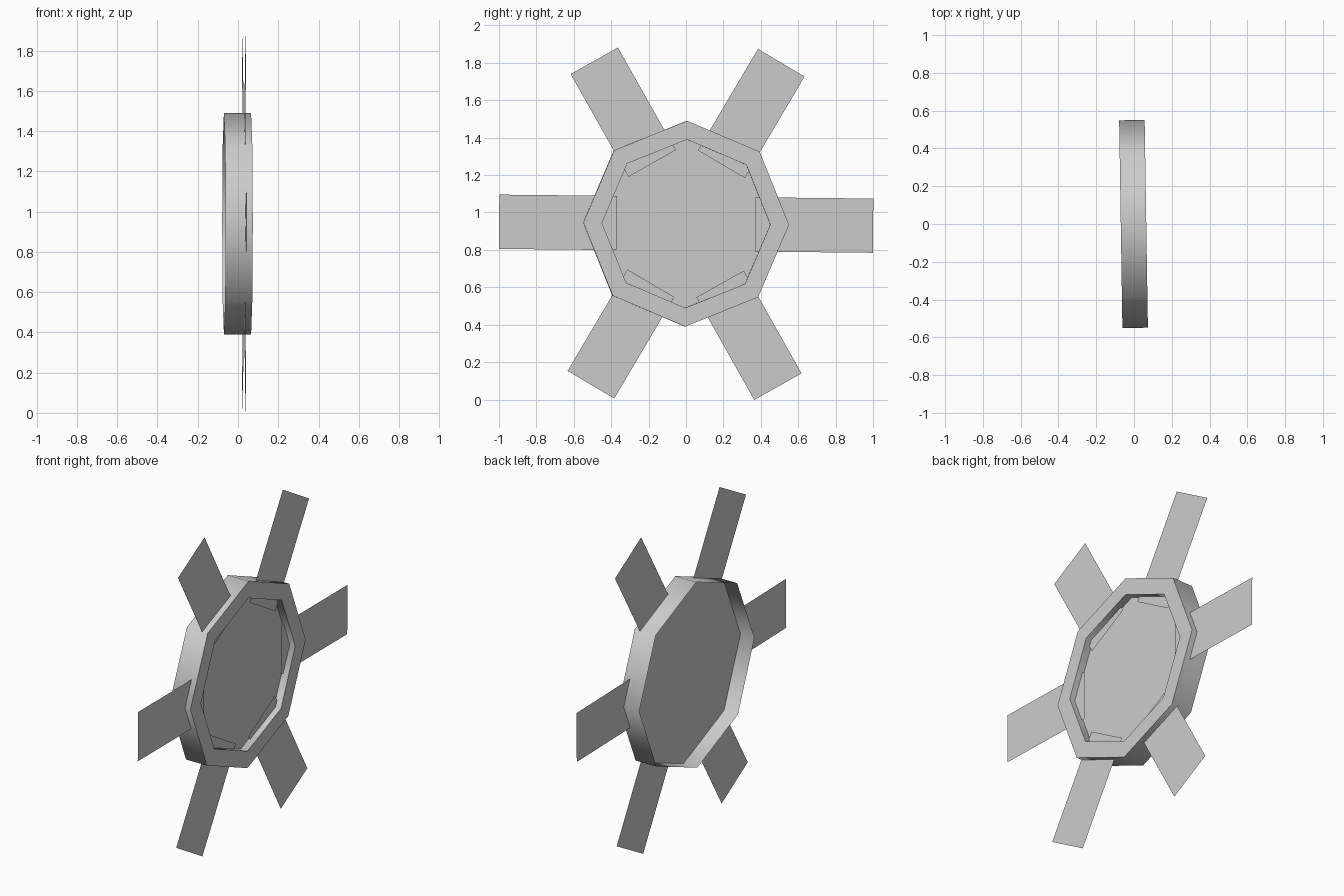
import bpy
import bmesh
from math import cos, sin, tau, radians
from mathutils import Matrix

if "Cube" in bpy.data.objects:
    bpy.data.objects.remove(bpy.data.objects["Cube"], do_unlink=True)

grey = bpy.data.materials.new("plain_grey")
grey.use_nodes = True
grey.diffuse_color = (0.6, 0.6, 0.6, 1)
grey.node_tree.nodes["Principled BSDF"].inputs["Base Color"].default_value = (0.6, 0.6, 0.6, 1)

SIDES, BLADES = 8, 6
HUB_RADIUS, HOLE_RADIUS = 0.55, 0.45
BACK, DISC, BLADE, FRONT = -0.07, 0.02, 0.03, 0.065

# The whole wheel stands on its tip blades with a very slight twist
POSE = (Matrix.Translation((0, 0, 0.94))
        @ Matrix.Rotation(radians(0.9), 4, 'Z')
        @ Matrix.Rotation(radians(-0.6), 4, 'X'))


def finish(name, bm, smooth=False):
    bm.transform(POSE)
    mesh = bpy.data.meshes.new(name)
    bm.to_mesh(mesh)
    bm.free()
    mesh.materials.append(grey)
    obj = bpy.data.objects.new(name, mesh)
    bpy.context.collection.objects.link(obj)
    if smooth:
        bpy.ops.object.select_all(action='DESELECT')
        obj.select_set(True)
        bpy.context.view_layer.objects.active = obj
        bpy.ops.object.shade_smooth_by_angle(angle=radians(50))
    return obj


def ring(bm, x, radius):
    return [bm.verts.new((x, radius * cos(tau * i / SIDES), radius * sin(tau * i / SIDES)))
            for i in range(SIDES)]


# Hub rim: outer wall, front lip and the wall of the front recess
bm = bmesh.new()
profile = [(BACK, HUB_RADIUS), (FRONT, HUB_RADIUS), (FRONT, HOLE_RADIUS), (DISC, HOLE_RADIUS)]
loops = [ring(bm, x, r) for x, r in profile]
for a, b in zip(loops, loops[1:]):
    for i in range(SIDES):
        j = (i + 1) % SIDES
        bm.faces.new((a[i], a[j], b[j], b[i]))
finish("hub_rim", bm, smooth=True)

# Disc closing the hub, recessed from both sides
bm = bmesh.new()
bm.faces.new(ring(bm, DISC, HUB_RADIUS))
finish("hub_disc", bm)

# Flat blades that reach through the rim into the front recess
for k in range(BLADES):
    bm = bmesh.new()
    corners = [(0.37, -0.145), (1.0, -0.145), (1.0, 0.145), (0.37, 0.145)]
    bm.faces.new([bm.verts.new((BLADE, y, z)) for y, z in corners])
    bm.transform(Matrix.Rotation(tau * k / BLADES, 4, 'X'))
    finish(f"blade_{k + 1}", bm)
